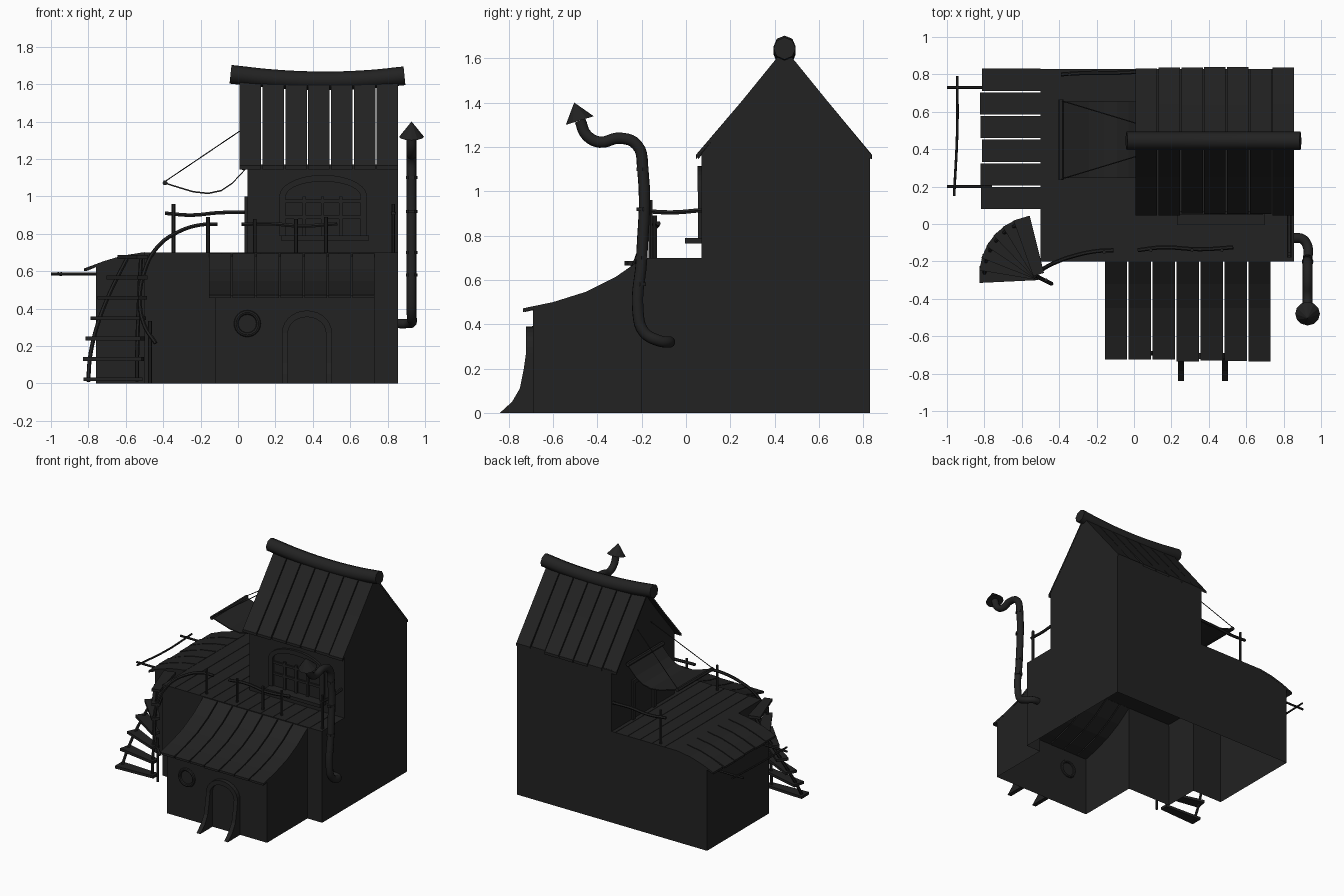
import bpy, bmesh, math, random
from mathutils import Vector

random.seed(4)
cube = bpy.data.objects.get("Cube")
if cube:
    bpy.data.objects.remove(cube, do_unlink=True)

COLOR = (0.016, 0.016, 0.016, 1)
dark = bpy.data.materials.new("charcoal_black")
dark.use_nodes = True
dark.diffuse_color = COLOR
dark.node_tree.nodes["Principled BSDF"].inputs["Base Color"].default_value = COLOR


def mesh(name, verts, faces):
    me = bpy.data.meshes.new(name)
    me.from_pydata([Vector(v) for v in verts], [], faces)
    bm = bmesh.new()
    bm.from_mesh(me)
    bmesh.ops.recalc_face_normals(bm, faces=bm.faces)
    bm.to_mesh(me)
    bm.free()
    me.materials.append(dark)
    ob = bpy.data.objects.new(name, me)
    bpy.context.collection.objects.link(ob)
    return ob


def place(axis, p, d):
    return {"x": (d, p[0], p[1]), "y": (p[0], d, p[1]), "z": (p[0], p[1], d)}[axis]


def prism(name, pts, axis, a, b):
    n = len(pts)
    verts = [place(axis, p, d) for d in (a, b) for p in pts]
    faces = [list(range(n)), list(range(n, 2 * n))]
    faces += [[i, (i + 1) % n, n + (i + 1) % n, n + i] for i in range(n)]
    return mesh(name, verts, faces)


def box(name, x0, x1, y0, y1, z0, z1):
    return prism(name, [(x0, y0), (x1, y0), (x1, y1), (x0, y1)], "z", z0, z1)


def band(name, profile, axis, a, b, t):
    """Sheet of thickness t hanging below an open profile."""
    return prism(name, profile + [(u, z - t) for u, z in reversed(profile)], axis, a, b)


def walls(name, path, z0, z1):
    """Open ribbon of upright walls."""
    n = len(path)
    verts = [(x, y, z) for z in (z0, z1) for x, y in path]
    return mesh(name, verts, [[i, i + 1, n + i + 1, n + i] for i in range(n - 1)])


def panel(name, pts, axis, d):
    return mesh(name, [place(axis, p, d) for p in pts], [list(range(len(pts)))])


def tube(name, pts, r, res=1, smooth=True, curved=True):
    cu = bpy.data.curves.new(name, "CURVE")
    cu.dimensions = "3D"
    cu.bevel_depth, cu.bevel_resolution = r, res
    cu.use_fill_caps = True
    cu.resolution_u = 5
    sp = cu.splines.new("BEZIER")
    sp.bezier_points.add(len(pts) - 1)
    for bp, p in zip(sp.bezier_points, pts):
        bp.co = p
        bp.handle_left_type = bp.handle_right_type = "AUTO" if curved else "VECTOR"
    cu.materials.append(dark)
    ob = bpy.data.objects.new(name, cu)
    bpy.context.collection.objects.link(ob)
    bpy.ops.object.select_all(action="DESELECT")
    ob.select_set(True)
    bpy.context.view_layer.objects.active = ob
    bpy.ops.object.convert(target="MESH")
    if smooth:
        bpy.ops.object.shade_smooth_by_angle(angle=math.radians(50))
    return ob


def rod(name, p, q, r):
    return tube(name, [p, q], r, curved=False)


def plank_roof(name, profile, axis, start, end, count, t, gap, jitter):
    """Row of planks bent along a profile; the first profile point is the free end."""
    w = (end - start) / count
    for i in range(count):
        j = random.uniform(-jitter, jitter)
        pts = [(profile[0][0] + j, profile[0][1])] + profile[1:]
        a = start + i * w
        band(f"{name}_plank_{i + 1}", pts, axis, a + gap / 2, a + w - gap / 2, t)


# Main ground floor, open underneath, with a planked deck on top
walls("base_walls", [(0.73, -0.2), (0.855, -0.2), (0.855, 0.83), (-0.5, 0.83)], 0, 0.7)
walls("base_front_left_walls", [(-0.12, -0.2), (-0.5, -0.2), (-0.5, 0.08)], 0, 0.7)
box("deck_floor", -0.5, 0.855, -0.2, 0.83, 0.68, 0.692)
for k in range(13):
    box(f"deck_plank_{k + 1}", -0.5 + k * 0.1042, -0.399 + k * 0.1042, -0.2, 0.83, 0.692, 0.7)

# Left side room with a curved plank roof
left_roof = [(-0.81, 0.615), (-0.72, 0.653), (-0.62, 0.683), (-0.5, 0.702)]
side = [(-0.76, 0), (-0.5, 0), (-0.5, 0.69), (-0.62, 0.67), (-0.76, 0.625)]
panel("left_room_front", side, "y", 0.08)
panel("left_room_back", side, "y", 0.83)
walls("left_room_end", [(-0.76, 0.08), (-0.76, 0.83)], 0, 0.625)
plank_roof("left_roof", left_roof, "y", 0.075, 0.835, 6, 0.015, 0.008, 0.014)

# Drying rack on the left end
for i, y in enumerate((0.2, 0.73)):
    rod(f"rack_arm_{i + 1}", (-0.76, y, 0.585), (-1.0, y, 0.585), 0.008)
tube("rack_bar", [(-0.945, 0.79, 0.59), (-0.945, 0.5, 0.58), (-0.962, 0.15, 0.59)], 0.007)

# Front annex with a sagging plank roof
annex_roof = [(-0.73, 0.472), (-0.6, 0.5), (-0.45, 0.547), (-0.32, 0.6), (-0.2, 0.695)]
annex_roof[-2] = (-0.32, 0.612)
annex_side = [(-0.2, 0), (-0.69, 0), (-0.69, 0.465)] + [(y, z - 0.014) for y, z in annex_roof[1:]]
for name, x in (("left", 0.73), ("right", -0.12)):
    panel(f"annex_{name}_wall", annex_side, "x", x)
walls("annex_front_wall", [(-0.12, -0.69), (0.73, -0.69)], 0, 0.47)
plank_roof("annex_roof", annex_roof, "x", -0.16, 0.735, 7, 0.016, 0.008, 0.008)

# Arched doorway with flared feet
foot = [(-0.69, 0), (-0.84, 0), (-0.785, 0.05), (-0.75, 0.11), (-0.732, 0.2), (-0.722, 0.27), (-0.69, 0.27)]
for name, x in (("right", 0.235), ("left", 0.47)):
    prism(f"door_post_{name}", foot, "x", x, x + 0.032)


def arc(cx, cz, rx, rz, n=14):
    return [(cx + rx * math.cos(math.pi * i / n), cz + rz * math.sin(math.pi * i / n)) for i in range(n + 1)]


prism("door_arch", arc(0.3685, 0.27, 0.1335, 0.12) + arc(0.3685, 0.27, 0.1015, 0.085)[::-1], "y", -0.722, -0.69)

# Round annex window
bpy.ops.mesh.primitive_torus_add(major_radius=0.06, minor_radius=0.012, major_segments=24, minor_segments=8,
                                 location=(0.05, -0.692, 0.32), rotation=(math.pi / 2, 0, 0))
ring = bpy.context.object
ring.name = "round_window_frame"
ring.data.materials.append(dark)
bpy.ops.object.shade_smooth_by_angle()

# Upper house walls and gables
walls("house_walls", [(0.05, 0.07), (0.855, 0.07), (0.855, 0.83), (0.05, 0.83), (0.05, 0.07)], 0.7, 1.17)
for name, x in (("right", 0.05), ("left", 0.855)):
    panel(f"gable_{name}", [(0.07, 1.17), (0.83, 1.17), (0.445, 1.635)], "x", x)

# Main roof planks and sagging ridge beam
plank_roof("front_roof", [(0.05, 1.165), (0.25, 1.405), (0.445, 1.645)], "x", 0.005, 0.86, 7, 0.02, 0.007, 0.006)
plank_roof("back_roof", [(0.835, 1.165), (0.64, 1.405), (0.445, 1.645)], "x", 0.005, 0.86, 7, 0.02, 0.007, 0.006)
tube("ridge_beam", [(-0.04, 0.445, 1.653), (0.2, 0.445, 1.628), (0.45, 0.445, 1.618),
                    (0.7, 0.445, 1.626), (0.89, 0.445, 1.645)], 0.05, 2, smooth=False)

# Upper front window: arched surround, bars and sill
prism("window_arch", [(x, max(z, 1.0)) for x, z in arc(0.455, 1.0, 0.235, 0.115)]
      + arc(0.455, 1.0, 0.2, 0.08)[::-1], "y", 0.052, 0.07)
for i, x in enumerate((0.22, 0.345, 0.443, 0.54, 0.655)):
    w = 0.035 if i in (0, 4) else 0.018
    box(f"window_upright_{i + 1}", x, x + w, 0.055, 0.07, 0.79, 1.0)
for i, z in enumerate((0.88, 0.965)):
    box(f"window_crossbar_{i + 1}", 0.255, 0.655, 0.058, 0.07, z, z + 0.018)
box("window_sill", 0.23, 0.70, -0.005, 0.07, 0.765, 0.79)

# Side doorway under the awning
for i, y in enumerate((0.31, 0.56)):
    box(f"side_door_post_{i + 1}", 0.035, 0.05, y, y + 0.03, 0.7, 1.0)
box("side_door_lintel", 0.035, 0.05, 0.31, 0.59, 0.97, 1.0)

# Cloth awning with rods and ropes
cloth = [(-0.39, 1.075), (-0.31, 1.05), (-0.24, 1.029), (-0.16, 1.02), (-0.09, 1.035), (-0.03, 1.075), (0.04, 1.15)]
band("awning_cloth", cloth, "y", 0.245, 0.655, 0.008)
rod("awning_outer_rod", (-0.39, 0.235, 1.072), (-0.39, 0.665, 1.072), 0.014)
rod("awning_wall_rod", (0.03, 0.235, 1.155), (0.03, 0.665, 1.155), 0.016)
for i, (y, v) in enumerate(((0.24, 0.37), (0.66, 0.53))):
    rod(f"awning_rope_{i + 1}", (-0.39, y, 1.08), (0.04, v, 1.37), 0.003)

# Deck railings
rails = {
    "back": ([(-0.39, 0.8, 0.91), (-0.25, 0.808, 0.9), (-0.1, 0.808, 0.913), (0.05, 0.815, 0.915)],
             [(-0.345, 0.8, 0.96)]),
    "front": ([(0.02, -0.14, 0.85), (0.15, -0.125, 0.855), (0.35, -0.135, 0.842), (0.53, -0.125, 0.855)],
              [(0.09, -0.14, 0.88), (0.31, -0.14, 0.88), (0.47, -0.14, 0.89)]),
    "side": ([(0.83, -0.18, 0.91), (0.83, -0.06, 0.905), (0.83, 0.07, 0.915)], [(0.83, -0.16, 0.96)]),
    "stair": ([(-0.11, -0.14, 0.85), (-0.2, -0.145, 0.848), (-0.32, -0.17, 0.81), (-0.43, -0.21, 0.73),
               (-0.5, -0.25, 0.6), (-0.525, -0.27, 0.45), (-0.5, -0.29, 0.31), (-0.44, -0.32, 0.215)],
              [(-0.16, -0.15, 0.89)]),
}
for name, (path, posts) in rails.items():
    tube(f"{name}_handrail", path, 0.011)
    for i, (x, y, z) in enumerate(posts):
        rod(f"{name}_rail_post_{i + 1}", (x, y, 0.69), (x, y, z), 0.01)
rod("stair_foot_post", (-0.47, -0.3, 0), (-0.47, -0.3, 0.335), 0.01)

# Fan staircase with two stringers
cx, cy, steps = -0.51, -0.27, 7
inner, outer = [], []
for i in range(steps):
    ang = math.radians(180 - 12.2 * i)
    out, across = Vector((math.cos(ang), math.sin(ang))), Vector((-math.sin(ang), math.cos(ang)))
    c, z = Vector((cx, cy)), 0.012 + 0.109 * i
    tread = [c + out * r + across * w for r, w in ((0.0, -0.03), (0.315, -0.045), (0.315, 0.045), (0.0, 0.03))]
    prism(f"stair_tread_{i + 1}", [tuple(p) for p in tread], "z", z, z + 0.02)
    for line, r in ((inner, 0.03), (outer, 0.29)):
        line.append((*(c + out * r), z))
tube("stair_inner_stringer", inner, 0.011)
tube("stair_outer_stringer", outer, 0.011)

# Stove pipe with collars and a cone cap
px = 0.928
tube("stove_pipe", [(0.85, -0.075, 0.32), (0.9, -0.08, 0.32), (px, -0.12, 0.325), (px, -0.19, 0.365),
                    (px, -0.217, 0.46), (px, -0.2, 0.7), (px, -0.195, 1.1), (px, -0.222, 1.21),
                    (px, -0.3, 1.24), (px, -0.39, 1.222), (px, -0.45, 1.255), (px, -0.478, 1.32)], 0.026, 3)
for i, (y, z) in enumerate(((-0.208, 0.58), (-0.2, 0.7), (-0.197, 0.92), (-0.196, 1.1))):
    rod(f"pipe_collar_{i + 1}", (px, y, z - 0.008), (px, y, z + 0.008), 0.031)
bpy.ops.mesh.primitive_cone_add(vertices=12, radius1=0.066, radius2=0, depth=0.085,
                                location=(px, -0.492, 1.36), rotation=(0.3, 0, 0))
cap = bpy.context.object
cap.name = "pipe_cap"
cap.data.materials.append(dark)
